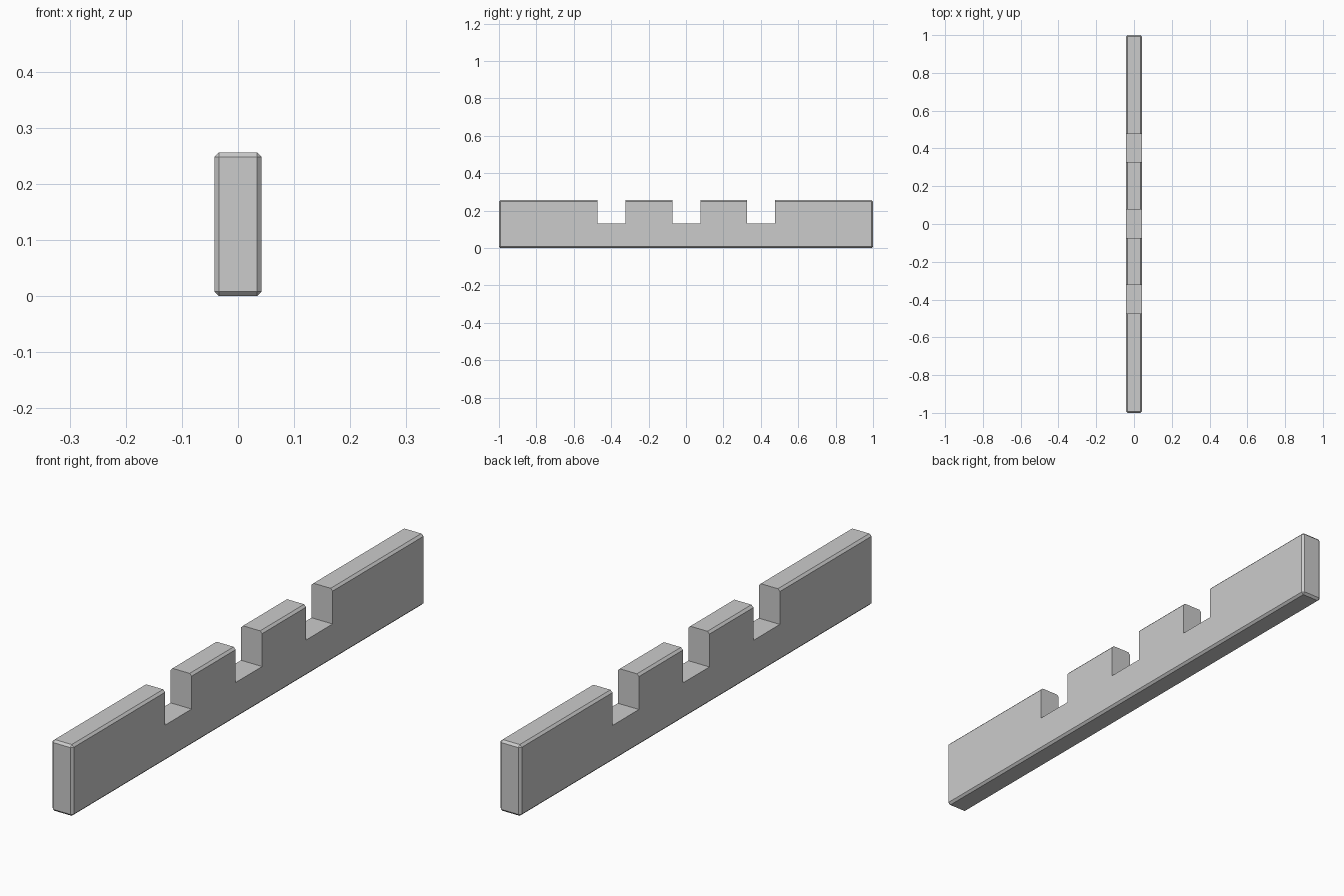
import bpy

if "Cube" in bpy.data.objects:
    bpy.data.objects.remove(bpy.data.objects["Cube"])

WIDTH, LENGTH, HEIGHT = 0.084, 2.0, 0.256
NOTCH_WIDTH, NOTCH_FLOOR = 0.15, 0.13


def box(name, size, centre):
    bpy.ops.mesh.primitive_cube_add(size=1, location=centre)
    obj = bpy.context.object
    obj.name = name
    obj.scale = size
    bpy.ops.object.transform_apply(location=True, rotation=False, scale=True)
    return obj


def apply_modifier(obj, mod):
    bpy.context.view_layer.objects.active = obj
    bpy.ops.object.modifier_apply(modifier=mod.name)


# Plank with a small chamfer on every outer edge
plank = box("notched_plank", (WIDTH, LENGTH, HEIGHT), (0, 0, HEIGHT / 2))
bevel = plank.modifiers.new("chamfer", 'BEVEL')
bevel.width = 0.008
bevel.segments = 1
apply_modifier(plank, bevel)

# Three sharp notches cut down from the top edge
for y in (-0.398, 0.002, 0.402):
    cutter = box("notch_cutter", (0.3, NOTCH_WIDTH, 0.4), (0, y, NOTCH_FLOOR + 0.2))
    cutter.hide_render = True
    cut = plank.modifiers.new("notch", 'BOOLEAN')
    cut.operation = 'DIFFERENCE'
    cut.solver = 'EXACT'
    cut.object = cutter
    apply_modifier(plank, cut)
    bpy.data.objects.remove(cutter, do_unlink=True)
